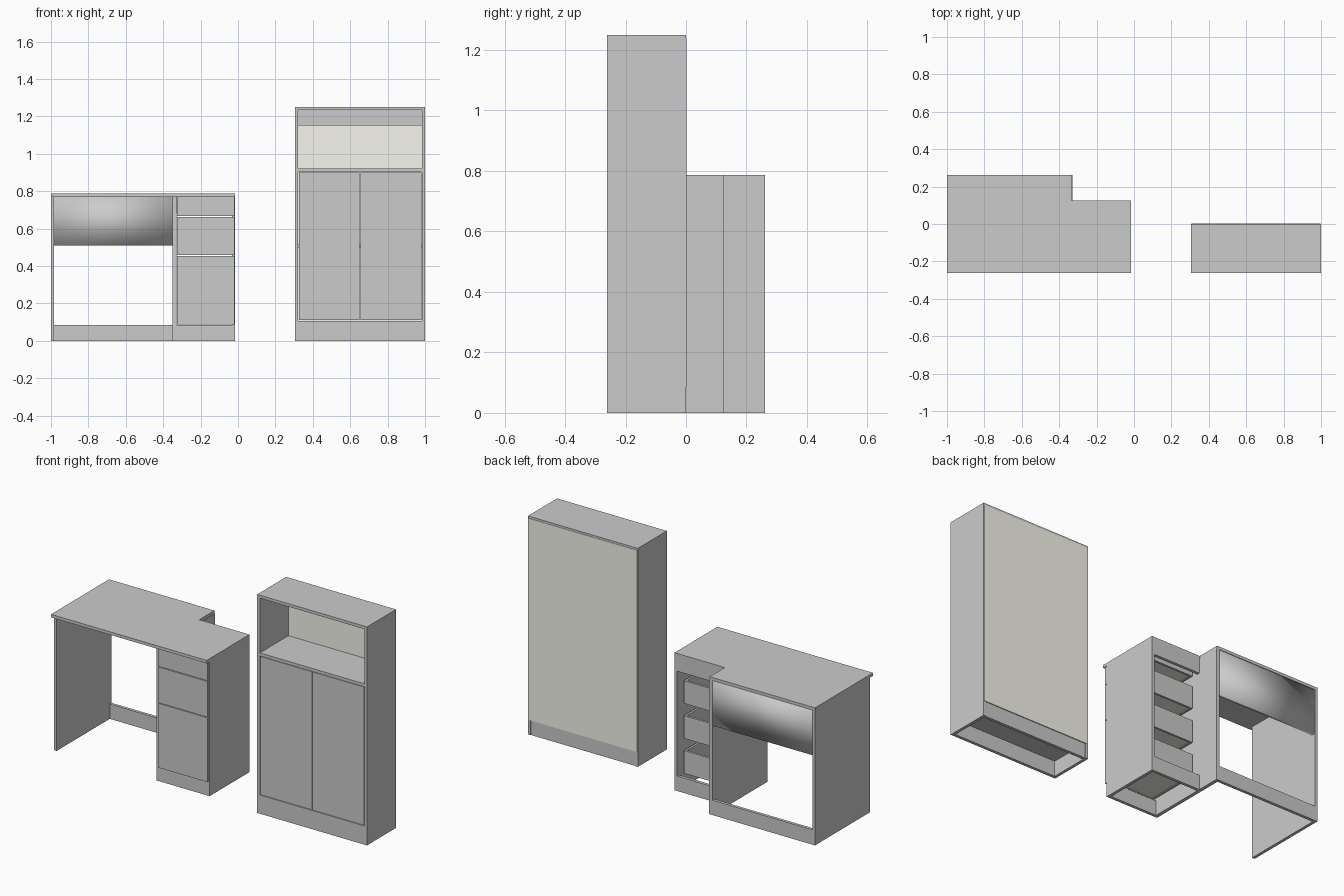
import bpy, bmesh

if "Cube" in bpy.data.objects:
    bpy.data.objects.remove(bpy.data.objects["Cube"])

cream = bpy.data.materials.new("cream_board")
cream.diffuse_color = (0.93, 0.93, 0.85, 1)
cream.use_nodes = True
cream.node_tree.nodes["Principled BSDF"].inputs["Base Color"].default_value = cream.diffuse_color


def mesh_object(name, bm, mat=None):
    bmesh.ops.recalc_face_normals(bm, faces=bm.faces)
    me = bpy.data.meshes.new(name)
    bm.to_mesh(me)
    bm.free()
    ob = bpy.data.objects.new(name, me)
    bpy.context.collection.objects.link(ob)
    if mat:
        me.materials.append(mat)
    return ob


def board(name, x, y, z, mat=None):
    """Box from (min, max) ranges on each axis."""
    bm = bmesh.new()
    bmesh.ops.create_cube(bm, size=1)
    for v in bm.verts:
        v.co = [r[0] if c < 0 else r[1] for c, r in zip(v.co, (x, y, z))]
    return mesh_object(name, bm, mat)


T = 0.017                       # board thickness
F, B, UB = -0.235, 0.262, 0.125  # desk carcass front, back, drawer unit back
L, DX, R = -1.0, -0.35, -0.015   # desk left, divider left, right
TOP = 0.77

# L-shaped desktop
bm = bmesh.new()
outline = [(L, -0.262), (R, -0.262), (R, UB), (DX + T, UB), (DX + T, B), (L, B)]
face = bm.faces.new([bm.verts.new((x, y, TOP)) for x, y in outline])
ext = bmesh.ops.extrude_face_region(bm, geom=[face])
for g in ext["geom"]:
    if isinstance(g, bmesh.types.BMVert):
        g.co.z = 0.787
mesh_object("desktop", bm)

# Desk uprights
board("desk_left_panel", (L, L + T), (F, B), (0, TOP))
board("desk_divider", (DX, DX + T + 0.003), (F, B), (0, TOP))
board("desk_right_panel", (R - T, R), (F, UB), (0, TOP))

# Kneehole back: softly shaded modesty panel and foot rail
modesty = board("modesty_panel", (L + T, DX), (B - T - 0.003, B - 0.003), (0.51, TOP))
for p in modesty.data.polygons:
    p.use_smooth = True
board("kneehole_foot_rail", (L + T, DX), (B - T, B), (0, 0.085))

# Drawer unit rails
ux = (DX + T + 0.003, R - T)
board("unit_front_plinth", ux, (F, F + T), (0, 0.085))
board("unit_back_plinth", ux, (UB - T, UB), (0, 0.085))
board("unit_back_top_rail", ux, (UB - T, UB), (0.685, TOP))

# Overlaid drawer fronts
for i, (z0, z1) in enumerate([(0.086, 0.454), (0.458, 0.662), (0.666, 0.768)]):
    board(f"drawer_front_{i}", (-0.326, -0.018), (F - T, F), (z0, z1))

# Open drawer boxes with thin cream bottoms
x0, x1, y0, y1 = -0.318, -0.046, F, 0.085
W = 0.012
for i, (z0, z1) in enumerate([(0.09, 0.22), (0.29, 0.42), (0.49, 0.62), (0.68, 0.75)]):
    board(f"drawer_left_{i}", (x0, x0 + W), (y0, y1), (z0, z1))
    board(f"drawer_right_{i}", (x1 - W, x1), (y0, y1), (z0, z1))
    board(f"drawer_back_{i}", (x0 + W, x1 - W), (y1 - W, y1), (z0, z1))
    board(f"drawer_inner_front_{i}", (x0 + W, x1 - W), (y0, y0 + W), (z0, z1))
    board(f"drawer_bottom_{i}", (x0 + W, x1 - W), (y0 + W, y1 - W), (z0 + 0.004, z0 + 0.008), cream)

# Cabinet carcass
cl, cr, cf, cb, H = 0.305, 1.0, -0.262, 0.0, 1.25
cx = (cl + T, cr - T)
board("cabinet_left_side", (cl, cl + T), (cf, cb), (0, H - T))
board("cabinet_right_side", (cr - T, cr), (cf, cb), (0, H - T))
board("cabinet_top", (cl, cr), (cf, cb), (H - T, H))
board("niche_floor", cx, (cf, cb - 0.004), (0.903, 0.92))
board("cabinet_inner_shelf", cx, (cf + 0.03, cb - 0.004), (0.5, 0.517))
board("cabinet_floor", cx, (cf + T, cb - 0.004), (0.088, 0.105))
board("cabinet_front_plinth", cx, (cf, cf + T), (0, 0.107))
board("cabinet_back_plinth", cx, (cb - T - 0.003, cb - 0.003), (0, 0.088))
board("niche_back_rail", cx, (cb - T - 0.004, cb - 0.004), (1.15, H - T))
board("cabinet_back_panel", (cl + 0.003, cr - 0.003), (cb - 0.004, cb + 0.002), (0.085, H - 0.012), cream)

# Pair of inset doors
mid = (cl + cr) / 2
for side, (a, b) in {"left": (cx[0] + 0.003, mid - 0.002), "right": (mid + 0.002, cx[1] - 0.003)}.items():
    board(f"cabinet_{side}_door", (a, b), (cf + 0.001, cf + T), (0.11, 0.9))
